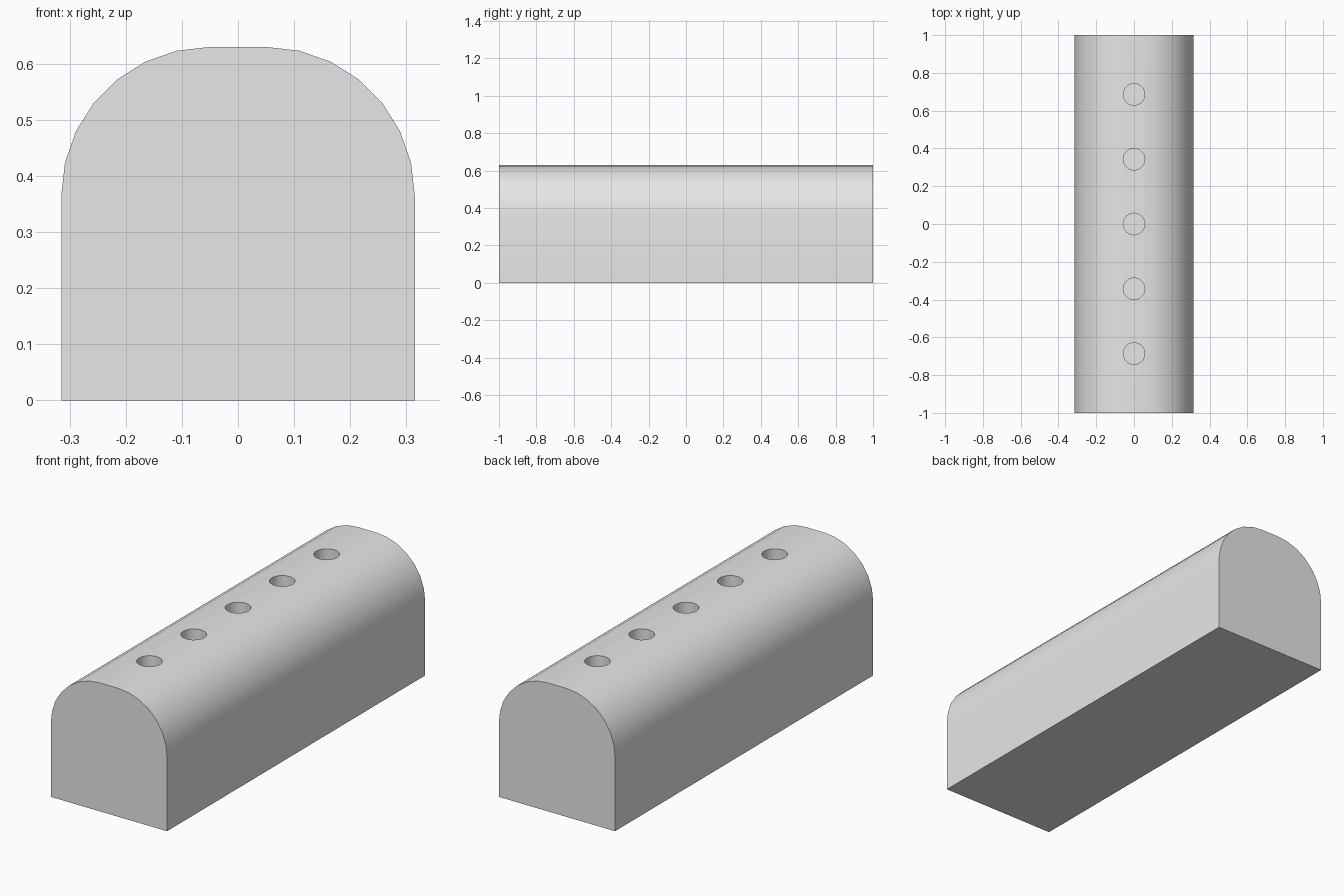
import bpy
import bmesh
import math

cube = bpy.data.objects.get("Cube")
if cube:
    bpy.data.objects.remove(cube, do_unlink=True)

WIDTH, HEIGHT, LENGTH = 0.63, 0.63, 2.0
RADIUS, STEPS = 0.265, 7
HOLE_RADIUS, HOLE_DEPTH, HOLE_SPACING, HOLE_COUNT = 0.057, 0.3, 0.343, 5

grey = bpy.data.materials.new("plain grey")
grey.use_nodes = True
grey.diffuse_color = (0.8, 0.8, 0.8, 1)
grey.node_tree.nodes["Principled BSDF"].inputs["Base Color"].default_value = grey.diffuse_color


def make_object(name, bm):
    bmesh.ops.recalc_face_normals(bm, faces=bm.faces)
    mesh = bpy.data.meshes.new(name)
    bm.to_mesh(mesh)
    bm.free()
    mesh.materials.append(grey)
    obj = bpy.data.objects.new(name, mesh)
    bpy.context.collection.objects.link(obj)
    return obj


# Block with rounded upper shoulders, extruded along y
right_half = [(WIDTH / 2, 0)]
for i in range(STEPS + 1):
    a = math.pi / 2 * i / STEPS
    right_half.append((WIDTH / 2 - RADIUS + RADIUS * math.cos(a),
                       HEIGHT - RADIUS + RADIUS * math.sin(a)))
profile = right_half + [(-x, z) for x, z in reversed(right_half)]

bm = bmesh.new()
end = bm.faces.new([bm.verts.new((x, -LENGTH / 2, z)) for x, z in profile])
extruded = bmesh.ops.extrude_face_region(bm, geom=[end], use_keep_orig=True)
bmesh.ops.translate(bm, vec=(0, LENGTH, 0),
                    verts=[v for v in extruded["geom"] if isinstance(v, bmesh.types.BMVert)])
block = make_object("rounded_block", bm)

# Row of blind round holes along the top
bm = bmesh.new()
for i in range(HOLE_COUNT):
    made = bmesh.ops.create_cone(bm, cap_ends=True, segments=48, radius1=HOLE_RADIUS,
                                 radius2=HOLE_RADIUS, depth=2 * HOLE_DEPTH)
    bmesh.ops.translate(bm, verts=made["verts"],
                        vec=(0, (i - (HOLE_COUNT - 1) / 2) * HOLE_SPACING, HEIGHT))
cutter = make_object("hole_cutter", bm)
cutter.hide_render = True

cut = block.modifiers.new("holes", 'BOOLEAN')
cut.operation = 'DIFFERENCE'
cut.solver = 'EXACT'
cut.object = cutter

bpy.ops.object.select_all(action='DESELECT')
block.select_set(True)
bpy.context.view_layer.objects.active = block
bpy.ops.object.modifier_apply(modifier=cut.name)
bpy.data.objects.remove(cutter, do_unlink=True)

# Smooth shoulders and bores, crisp ends and rims
bpy.ops.object.shade_smooth_by_angle(angle=math.radians(30))
